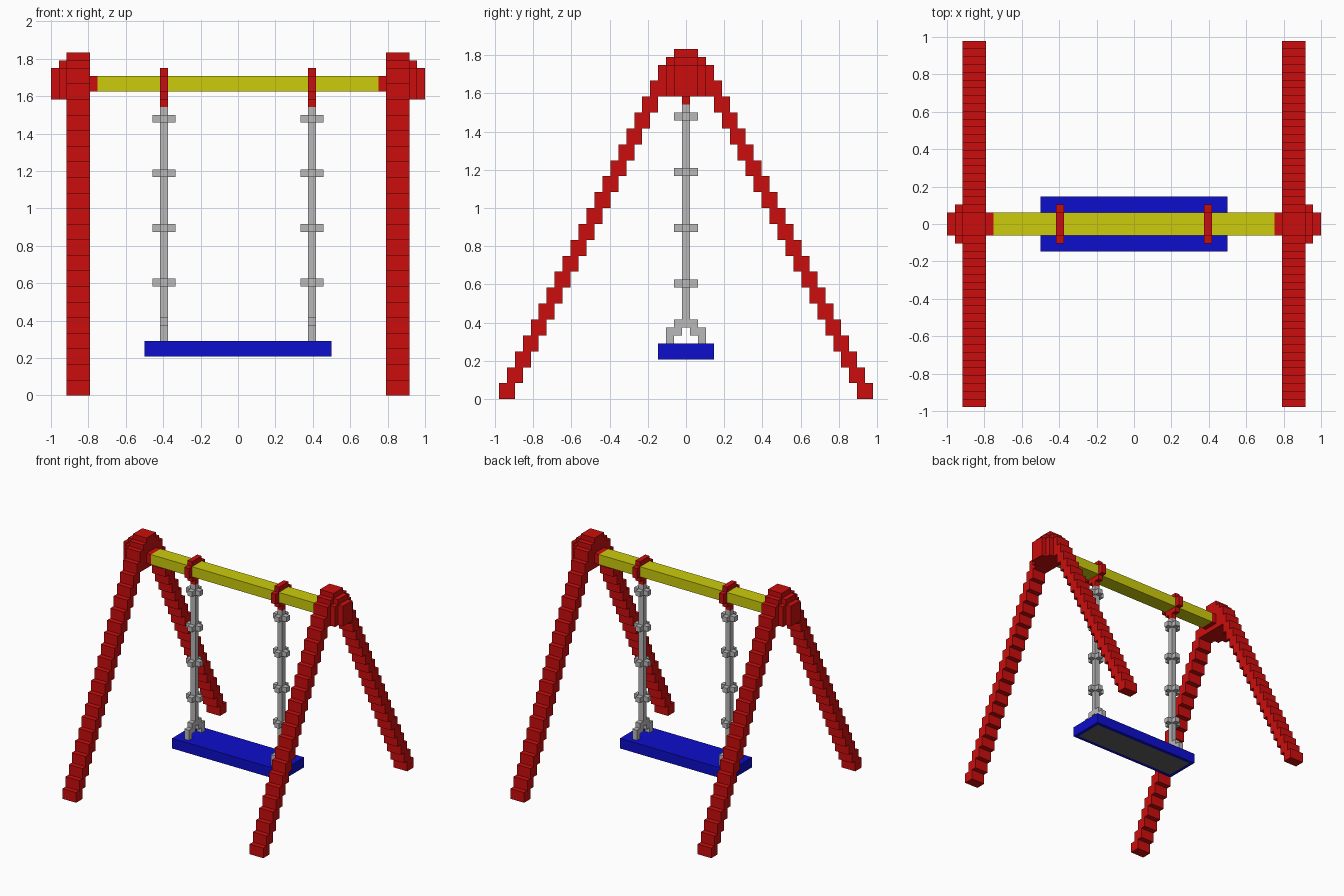
import bpy
import bmesh

if "Cube" in bpy.data.objects:
    bpy.data.objects.remove(bpy.data.objects["Cube"])

U = 1 / 24  # grid unit of the blocky model


def mat(name, rgb):
    m = bpy.data.materials.new(name)
    m.diffuse_color = (*rgb, 1)
    m.use_nodes = True
    m.node_tree.nodes["Principled BSDF"].inputs["Base Color"].default_value = m.diffuse_color
    return m


RED = mat("red", (0.604, 0.004, 0.004))
YELLOW = mat("yellow", (0.604, 0.604, 0.004))
BLUE = mat("blue", (0.004, 0.004, 0.604))
GREY = mat("light grey", (0.48, 0.48, 0.48))
DARK = mat("dark grey", (0.12, 0.12, 0.12))


def prism(name, profile, lo, hi, axis, material):
    """Extrude a 2D profile along x (profile is y,z) or z (profile is x,y)."""
    def place(p, t):
        v = (t, p[0], p[1]) if axis == "x" else (p[0], p[1], t)
        return [c * U for c in v]
    bm = bmesh.new()
    face = bm.faces.new([bm.verts.new(place(p, lo)) for p in profile])
    ext = bmesh.ops.extrude_face_region(bm, geom=[face])
    for v in ext["geom"]:
        if isinstance(v, bmesh.types.BMVert):
            v.co["xyz".index(axis)] = hi * U
    bmesh.ops.recalc_face_normals(bm, faces=bm.faces)
    me = bpy.data.meshes.new(name)
    bm.to_mesh(me)
    bm.free()
    me.materials.append(material)
    ob = bpy.data.objects.new(name, me)
    bpy.context.collection.objects.link(ob)
    return ob


def mirrored(half):
    """Complete a right-hand outline, listed bottom to top, to a full one."""
    return half + [(-a, b) for a, b in reversed(half)]


def rect(a, b0, b1):
    return mirrored([(a, b0), (a, b1)])


# Stepped A-frame outline: outer stairs, crown, inner stairs
outer = []
for k in range(21):
    outer += [(23.5 - k, 2 * k), (23.5 - k, 2 * k + 2)]
outer += [(2.5, 42), (2.5, 43), (1.5, 43), (1.5, 44)]
inner = []
for k in range(19):
    inner += [(21.5 - k, 2 * k), (21.5 - k, 2 * k + 2)]
a_frame = mirrored(outer) + [(-a, b) for a, b in inner] + inner[::-1]

hub = mirrored([(2.5, 38), (2.5, 42), (1.5, 42), (1.5, 43)])
ring = mirrored([(0.5, 37), (0.5, 38), (1.5, 38), (1.5, 39), (2.5, 39),
                 (2.5, 41), (1.5, 41), (1.5, 42)])
bracket = (mirrored([(2.5, 7), (2.5, 9), (1.5, 9), (1.5, 10)])
           + [(-1.5, 7), (-1.5, 8), (-0.5, 8), (-0.5, 9),
              (0.5, 9), (0.5, 8), (1.5, 8), (1.5, 7)])
plus = mirrored([(0.5, -1.5), (0.5, -0.5), (1.5, -0.5),
                 (1.5, 0.5), (0.5, 0.5), (0.5, 1.5)])

for s, side in ((-1, "left"), (1, "right")):
    # Side frames with stepped end hubs and inner beam sockets
    prism(side + "_a_frame", a_frame, 19 * s, 22 * s, "x", RED)
    prism(side + "_hub", hub, 22 * s, 23 * s, "x", RED)
    prism(side + "_hub_cap", rect(1.5, 38, 42), 23 * s, 24 * s, "x", RED)
    prism(side + "_beam_socket", rect(1.5, 39, 41), 18 * s, 19 * s, "x", RED)
    # Hanger ring, chain rod, chain links and seat bracket
    prism(side + "_hanger_ring", ring, 9 * s, 10 * s, "x", RED)
    prism(side + "_chain", rect(0.5, 10, 37), 9 * s, 10 * s, "x", GREY)
    for i, z in enumerate((14, 21, 28, 35)):
        cross = [(a + 9.5 * s, b) for a, b in plus]
        prism(f"{side}_chain_link_{i + 1}", cross, z, z + 1, "z", GREY)
    prism(side + "_seat_bracket", bracket, 9 * s, 10 * s, "x", GREY)

# Cross beam
prism("cross_beam", rect(1.5, 39, 41), -18, 18, "x", YELLOW)

# Seat with a dark panel inset in its underside
seat = prism("seat", rect(3.5, 5, 7), -12, 12, "x", BLUE)
seat.data.materials.append(DARK)
bm = bmesh.new()
bm.from_mesh(seat.data)
bm.normal_update()
bottom = [f for f in bm.faces if f.normal.z < -0.9]
bmesh.ops.inset_region(bm, faces=bottom, thickness=U)
bottom[0].material_index = 1
bm.to_mesh(seat.data)
bm.free()
